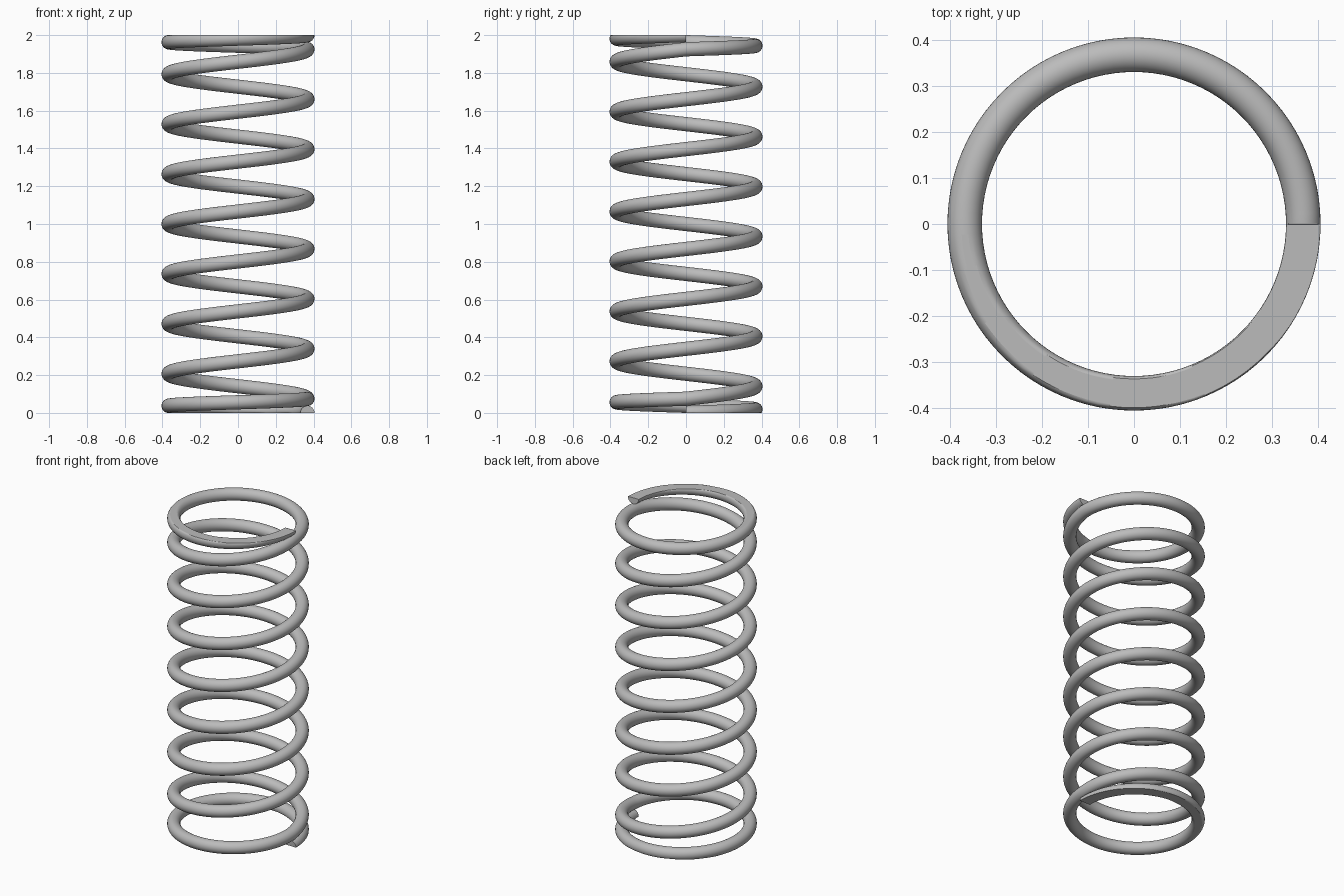
import bpy
import bmesh
from math import sin, cos, atan, pi
from mathutils import Vector

default_cube = bpy.data.objects.get("Cube")
if default_cube:
    bpy.data.objects.remove(default_cube, do_unlink=True)

HEIGHT = 2.0
WIRE = 0.0375                      # wire radius
COIL = 0.3675                      # radius of the wire's centre line
TURNS, STEPS, SIDES = 9, 96, 32
CLOSED = 2 * WIRE                  # rise of the closed first and last turns
OPEN = (HEIGHT - 2 * CLOSED) / (TURNS - 2)


def centre_height(turn):
    """Height of the wire centre: closed end turns, open turns between."""
    middle = min(max(turn - 1, 0), TURNS - 2)
    return CLOSED * (turn - middle) + OPEN * middle


def wire_ring(bm, turn):
    """One wire cross-section, ground flat at the two end planes."""
    a = 2 * pi * turn
    h = 0.5 / STEPS
    tilt = atan((centre_height(turn + h) - centre_height(turn - h)) / (4 * pi * h * COIL))
    out = Vector((cos(a), sin(a), 0))
    along = Vector((-sin(a), cos(a), 0))
    up = Vector((0, 0, 1)) * cos(tilt) - along * sin(tilt)
    centre = out * COIL + Vector((0, 0, centre_height(turn)))
    ring = []
    for i in range(SIDES):
        b = 2 * pi * i / SIDES
        p = centre + (out * cos(b) + up * sin(b)) * WIRE
        p.z = min(max(p.z, 0), HEIGHT)
        ring.append(bm.verts.new(p))
    return ring


# Coiled wire
bm = bmesh.new()
rings = [wire_ring(bm, i / STEPS) for i in range(TURNS * STEPS + 1)]
for r, s in zip(rings, rings[1:]):
    for i in range(SIDES):
        j = (i + 1) % SIDES
        bm.faces.new((r[i], s[i], s[j], r[j]))
end_caps = [bm.faces.new(rings[0]), bm.faces.new(rings[-1][::-1])]
bmesh.ops.recalc_face_normals(bm, faces=bm.faces)


# Smooth wire with crisp borders round the ground faces and the cut ends
def is_flat(face):
    return face in end_caps or any(
        all(abs(v.co.z - z) < 1e-5 for v in face.verts) for z in (0, HEIGHT))


flat = {f for f in bm.faces if is_flat(f)}
for f in bm.faces:
    f.smooth = f not in flat
for e in bm.edges:
    e.smooth = not any(f in flat for f in e.link_faces)

mesh = bpy.data.meshes.new("coil_spring")
bm.to_mesh(mesh)
bm.free()
spring = bpy.data.objects.new("coil_spring", mesh)
bpy.context.collection.objects.link(spring)

# Grey steel
steel = bpy.data.materials.new("grey_steel")
steel.use_nodes = True
colour = (0.5, 0.5, 0.5, 1)
steel.diffuse_color = colour
steel.node_tree.nodes["Principled BSDF"].inputs["Base Color"].default_value = colour
mesh.materials.append(steel)
